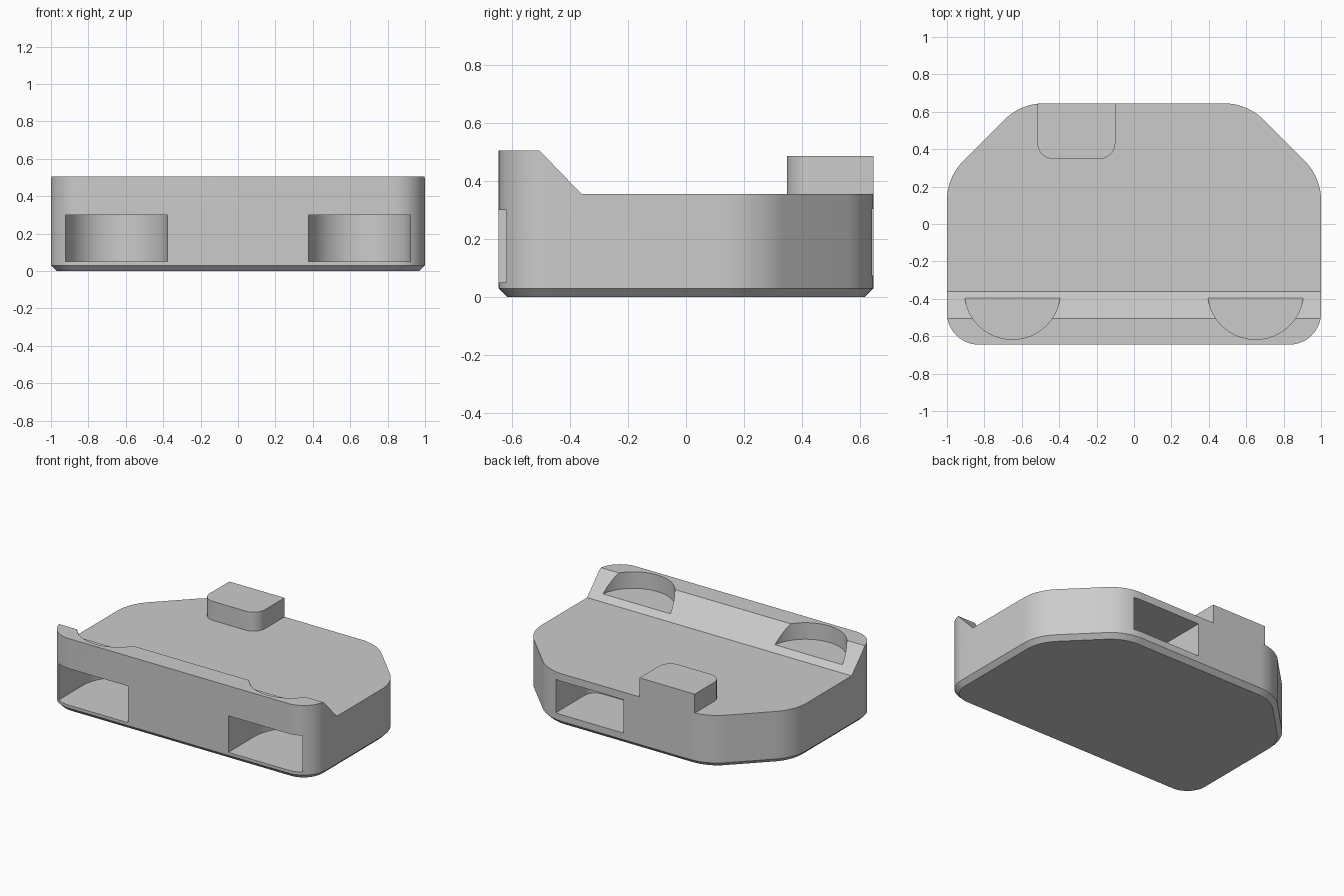
import bpy, bmesh, math
from mathutils import Vector

old = bpy.data.objects.get("Cube")
if old:
    bpy.data.objects.remove(old, do_unlink=True)

grey = bpy.data.materials.new("plain grey")
grey.use_nodes = True
colour = (0.6, 0.6, 0.6, 1)
grey.diffuse_color = colour
grey.node_tree.nodes["Principled BSDF"].inputs["Base Color"].default_value = colour


def fillet(corners, steps=14):
    """Outline from (x, y, radius) corners, each rounded by a tangent arc."""
    out = []
    for i, (x, y, r) in enumerate(corners):
        p = Vector((x, y))
        if r == 0:
            out.append(p)
            continue
        a = (Vector(corners[i - 1][:2]) - p).normalized()
        b = (Vector(corners[(i + 1) % len(corners)][:2]) - p).normalized()
        half = a.angle(b) / 2
        centre = p + (a + b).normalized() * r / math.sin(half)
        start = (p + a * r / math.tan(half) - centre).normalized()
        end = (p + b * r / math.tan(half) - centre).normalized()
        for k in range(steps + 1):
            out.append(centre + start.slerp(end, k / steps).normalized() * r)
    return out


def prism(name, layers, along_x=False):
    """Solid lofted through (outline, height) layers of equal point count."""
    bm = bmesh.new()
    rings = []
    for outline, h in layers:
        rings.append([bm.verts.new((h, p[0], p[1]) if along_x else (p[0], p[1], h))
                      for p in outline])
    for low, high in zip(rings, rings[1:]):
        n = len(low)
        for i in range(n):
            j = (i + 1) % n
            bm.faces.new((low[i], low[j], high[j], high[i]))
    bm.faces.new(rings[0][::-1])
    bm.faces.new(rings[-1])
    bmesh.ops.recalc_face_normals(bm, faces=bm.faces)
    mesh = bpy.data.meshes.new(name)
    bm.to_mesh(mesh)
    bm.free()
    mesh.materials.append(grey)
    obj = bpy.data.objects.new(name, mesh)
    bpy.context.collection.objects.link(obj)
    return obj


def activate(obj):
    bpy.ops.object.select_all(action='DESELECT')
    obj.select_set(True)
    bpy.context.view_layer.objects.active = obj


def cut(target, cutter):
    cutter.hide_render = True
    mod = target.modifiers.new("cut", 'BOOLEAN')
    mod.operation = 'DIFFERENCE'
    mod.solver = 'EXACT'
    mod.object = cutter
    activate(target)
    bpy.ops.object.modifier_apply(modifier=mod.name)
    bpy.data.objects.remove(cutter, do_unlink=True)


def body_outline(inset):
    w, d, t = 1 - inset, 0.645 - inset, 0.414 * inset
    right = [(w, -d, 0.17 - inset), (w, 0.25 - t, 0.3 - inset), (0.605 - t, d, 0.3 - inset)]
    left = [(-x, y, r) for x, y, r in reversed(right)]
    return fillet(right + left)


# Body with a chamfered underside
full = body_outline(0)
body = prism("body", [(body_outline(0.03), 0), (full, 0.03), (full, 0.505)])

# Lowered deck with a sloped step behind the front rail
step = [(-0.36, 0.355), (0.8, 0.355), (0.8, 0.562), (-0.56, 0.562)]
cut(body, prism("deck_cutter", [(step, -1.2), (step, 1.2)], along_x=True))

for side in (-1, 1):
    cx, cy = side * 0.65, -0.36
    # Shallow round recess in the slope
    disc = [(cx + 0.257 * math.cos(a), cy + 0.257 * math.sin(a))
            for a in (math.tau * k / 64 for k in range(64))]
    cut(body, prism("recess_cutter", [(disc, 0.392), (disc, 0.7)]))
    # Round-ended slot in the front face
    r = 0.272
    slot = [(cx - r, -0.8), (cx + r, -0.8)]
    slot += [(cx + r * math.cos(a), cy + r * math.sin(a))
             for a in (math.pi * k / 32 for k in range(33))]
    cut(body, prism("slot_cutter", [(slot, 0.05), (slot, 0.3)]))

# Pocket in the back face
pocket = fillet([(0.02, 0.8, 0), (0.02, 0.25, 0.08), (0.535, 0.25, 0.08), (0.535, 0.8, 0)])
cut(body, prism("pocket_cutter", [(pocket, 0.075), (pocket, 0.303)]))

# Raised key block at the back edge of the deck
key = fillet([(-0.517, 0.645, 0), (-0.517, 0.348, 0.085), (-0.1, 0.348, 0.085), (-0.1, 0.645, 0)])
block = prism("key_block", [(key, 0.355), (key, 0.485)])

for obj in (body, block):
    activate(obj)
    bpy.ops.object.shade_smooth_by_angle(angle=math.radians(25))
